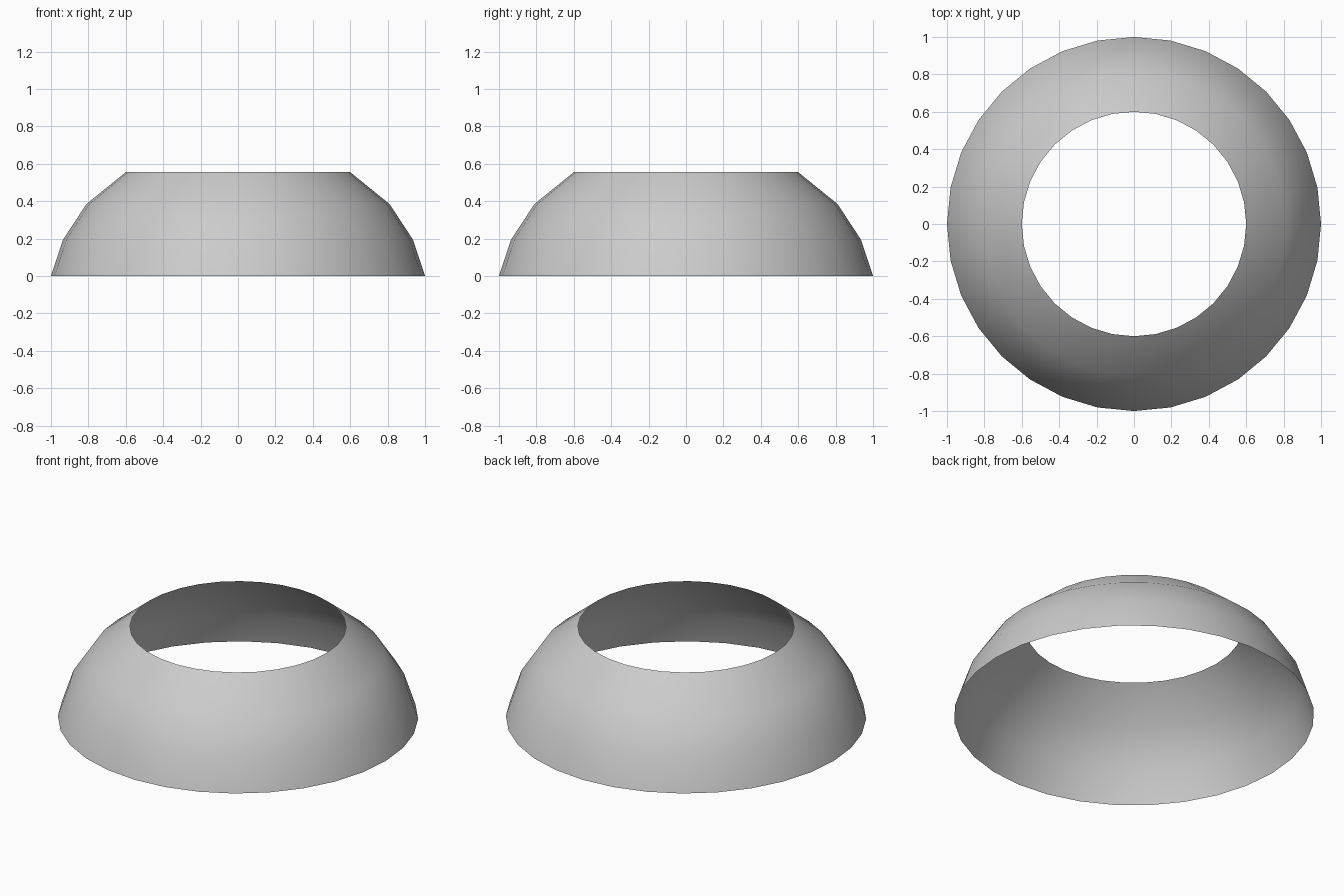
import bpy, bmesh
from math import tau
from mathutils import Matrix

if "Cube" in bpy.data.objects:
    bpy.data.objects.remove(bpy.data.objects["Cube"])

# Open domed ring: a short profile spun round z in 32 steps
profile = [(1.0, 0.0), (0.935, 0.195), (0.81, 0.385), (0.6, 0.555)]
STEPS = 32

bm = bmesh.new()
verts = [bm.verts.new((r, 0, z)) for r, z in profile]
edges = [bm.edges.new(pair) for pair in zip(verts, verts[1:])]
bmesh.ops.spin(bm, geom=verts + edges, cent=(0, 0, 0), axis=(0, 0, 1),
               angle=tau, steps=STEPS, use_merge=True)
bmesh.ops.remove_doubles(bm, verts=bm.verts, dist=1e-4)

# Make the faces point outwards
bmesh.ops.recalc_face_normals(bm, faces=bm.faces)
bm.normal_update()
bm.faces.ensure_lookup_table()
face = bm.faces[0]
if face.normal.dot(face.calc_center_median()) < 0:
    bmesh.ops.reverse_faces(bm, faces=bm.faces)
for f in bm.faces:
    f.smooth = True

mesh = bpy.data.meshes.new("domed_ring")
bm.to_mesh(mesh)
bm.free()
bpy.context.collection.objects.link(bpy.data.objects.new("domed_ring", mesh))
